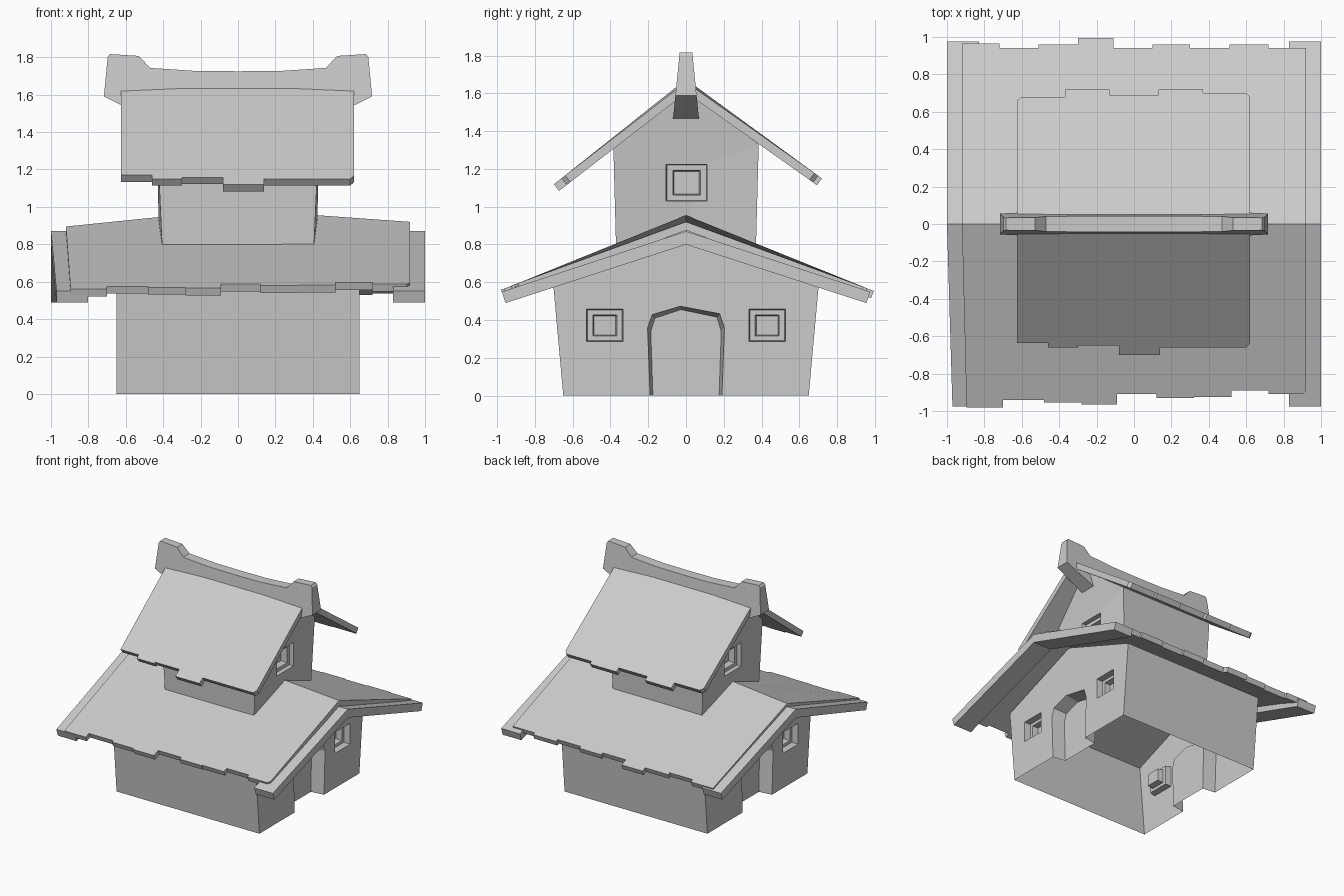
import bpy
import bmesh

cube = bpy.data.objects.get("Cube")
if cube:
    bpy.data.objects.remove(cube)

grey = bpy.data.materials.new("plain_grey")
grey.use_nodes = True
grey.diffuse_color = (0.6, 0.6, 0.6, 1)
grey.node_tree.nodes["Principled BSDF"].inputs["Base Color"].default_value = (0.6, 0.6, 0.6, 1)


def solid(name, ring_a, ring_b):
    """Closed solid between two rings of 3D points."""
    bm = bmesh.new()
    a = [bm.verts.new(p) for p in ring_a]
    b = [bm.verts.new(p) for p in ring_b]
    bm.faces.new(a)
    bm.faces.new(b)
    for i in range(len(a)):
        j = (i + 1) % len(a)
        bm.faces.new((a[i], a[j], b[j], b[i]))
    bmesh.ops.recalc_face_normals(bm, faces=bm.faces)
    mesh = bpy.data.meshes.new(name)
    bm.to_mesh(mesh)
    bm.free()
    mesh.materials.append(grey)
    obj = bpy.data.objects.new(name, mesh)
    bpy.context.collection.objects.link(obj)
    return obj


def loft(name, outline_a, x_a, outline_b, x_b):
    """Solid between two (y, z) outlines at two x positions."""
    return solid(name, [(x_a, y, z) for y, z in outline_a], [(x_b, y, z) for y, z in outline_b])


def mirrored(half):
    """Add the -y half of an outline whose first and last points lie on y = 0."""
    return half + [(-y, z) for y, z in reversed(half) if y > 0]


def rect(y, z, hy, hz):
    return [(y - hy, z - hz), (y + hy, z - hz), (y + hy, z + hz), (y - hy, z + hz)]


def cut(obj, cutter):
    mod = obj.modifiers.new("cut", 'BOOLEAN')
    mod.operation = 'DIFFERENCE'
    mod.solver = 'EXACT'
    mod.object = cutter
    deps = bpy.context.evaluated_depsgraph_get()
    mesh = bpy.data.meshes.new_from_object(obj.evaluated_get(deps))
    obj.modifiers.clear()
    obj.data = mesh
    bpy.data.objects.remove(cutter)


def cut_window(obj, side, wall_x, y, z, hy, hz):
    """Stepped recess: a tapered opening, a flat frame and a deeper pane."""
    x = wall_x + 0.06
    for out, start, end, inner in ((1.0, x, wall_x - 0.05, 0.87), (0.66, wall_x, wall_x - 0.1, 0.55)):
        cut(obj, loft("cutter", rect(y, z, hy * out, hz * out), side * start,
                      rect(y, z, hy * inner, hz * inner), side * end))


# Lower house: hollow shell, open below
body = mirrored([(0, 0), (0.65, 0), (0.705, 0.61), (0, 0.88)])
lower_house = loft("lower_house", body, -0.65, body, 0.65)
door = [(-0.19, -0.05), (-0.205, 0.36), (-0.18, 0.43), (-0.03, 0.475),
        (0.18, 0.435), (0.205, 0.36), (0.19, -0.05)]
door_back = [(y * 0.91, z - 0.02) for y, z in door]
for side in (-1, 1):
    cut(lower_house, loft("cutter", door, side * 0.66, door_back, side * 0.54))
    for y in (-0.43, 0.43):
        cut_window(lower_house, side, 0.65, y, 0.372, 0.105, 0.092)

bm = bmesh.new()
bm.from_mesh(lower_house.data)
floor = [f for f in bm.faces if all(abs(v.co.z) < 0.001 for v in f.verts)]
bmesh.ops.delete(bm, geom=floor, context='FACES')
bm.to_mesh(lower_house.data)
bm.free()

# Upper house: gables lean outward at the middle
upper = [(-0.37, 0.77), (0, 0.9), (0.37, 0.77), (0.385, 1.33), (0, 1.62), (-0.385, 1.33)]
gable_x = [0.405, 0.425, 0.405, 0.43, 0.5, 0.43]
upper_house = solid("upper_house", *[[(s * x, y, z) for x, (y, z) in zip(gable_x, upper)] for s in (-1, 1)])
for side in (-1, 1):
    cut_window(upper_house, side, 0.445, 0.003, 1.127, 0.12, 0.107)


def roof_side(name, side, ridge, eave, top, slope, thick):
    """Slab from a ridge line of (x, z) to a stepped eave line of (x, reach)."""
    cos = (1 + slope * slope) ** -0.5
    upper_ring = [(x, 0, z) for x, z in ridge]
    lower_ring = [(x, 0, z - thick / cos) for x, z in ridge]
    for x, reach in reversed(eave):
        z = top - slope * reach
        upper_ring.append((x, side * reach, z))
        lower_ring.append((x, side * (reach - thick * slope * cos), z - thick * cos))
    return solid(name, upper_ring, lower_ring)


def steps(xs, reaches):
    """Stepped eave: each reach is held between two neighbouring x values."""
    return [(x, r) for i, r in enumerate(reaches) for x in (xs[i], xs[i + 1])]


# Lower roof slopes with uneven tile ends
ridge = [(-0.92, 0.895), (-0.43, 0.945), (0, 0.96), (0.43, 0.955), (0.92, 0.92)]
front = steps([-0.895, -0.7, -0.48, -0.28, -0.09, 0.12, 0.32, 0.52, 0.72, 0.9],
              [0.98, 0.94, 0.955, 0.965, 0.91, 0.93, 0.925, 0.89, 0.91]) + [(0.92, 0.89)]
back = steps([-0.92, -0.72, -0.51, -0.3, -0.11, 0.1, 0.3, 0.51, 0.72, 0.92],
             [0.965, 0.94, 0.96, 0.995, 0.94, 0.96, 0.94, 0.96, 0.94])
roof_side("lower_roof_front", -1, ridge, front, 0.94, 0.388, 0.042)
roof_side("lower_roof_back", 1, ridge, back, 0.94, 0.388, 0.042)

# Upper roof slopes
ridge = [(-0.625, 1.66), (-0.25, 1.675), (0, 1.685), (0.25, 1.675), (0.62, 1.66)]
front = steps([-0.625, -0.46, -0.3, -0.08, 0.14, 0.6], [0.635, 0.66, 0.65, 0.7, 0.66]) + [(0.62, 0.64)]
back = [(-0.625, 0.66)] + steps([-0.6, -0.37, -0.13, 0.13, 0.37, 0.6],
                                [0.68, 0.72, 0.69, 0.72, 0.7]) + [(0.62, 0.68)]
roof_side("upper_roof_front", -1, ridge, front, 1.665, 0.78, 0.045)
roof_side("upper_roof_back", 1, ridge, back, 1.665, 0.715, 0.045)

# Gable boards under the lower roof ends
board = mirrored([(0, 0.87), (0.975, 0.55), (0.955, 0.49), (0, 0.8)])
loft("gable_board_right", board, 0.83, board, 1.0)
left_board = loft("gable_board_left", board, -0.83, board, -1.0)
for v in left_board.data.vertices:
    if v.co.y < 0:
        v.co.x -= 0.03 * v.co.y

# Ridge beam: raised ends, wider towards the bottom
half = [(0, 1.725), (0.23, 1.727), (0.47, 1.743), (0.53, 1.807), (0.685, 1.817),
        (0.697, 1.8), (0.717, 1.59), (0.45, 1.46)]
beam = half + [(-x, z) for x, z in reversed(half) if x > 0]


def beam_side(side):
    return [(x, side * (0.033 + 0.1 * (1.82 - z)), z) for x, z in beam]


solid("ridge_beam", beam_side(-1), beam_side(1))
